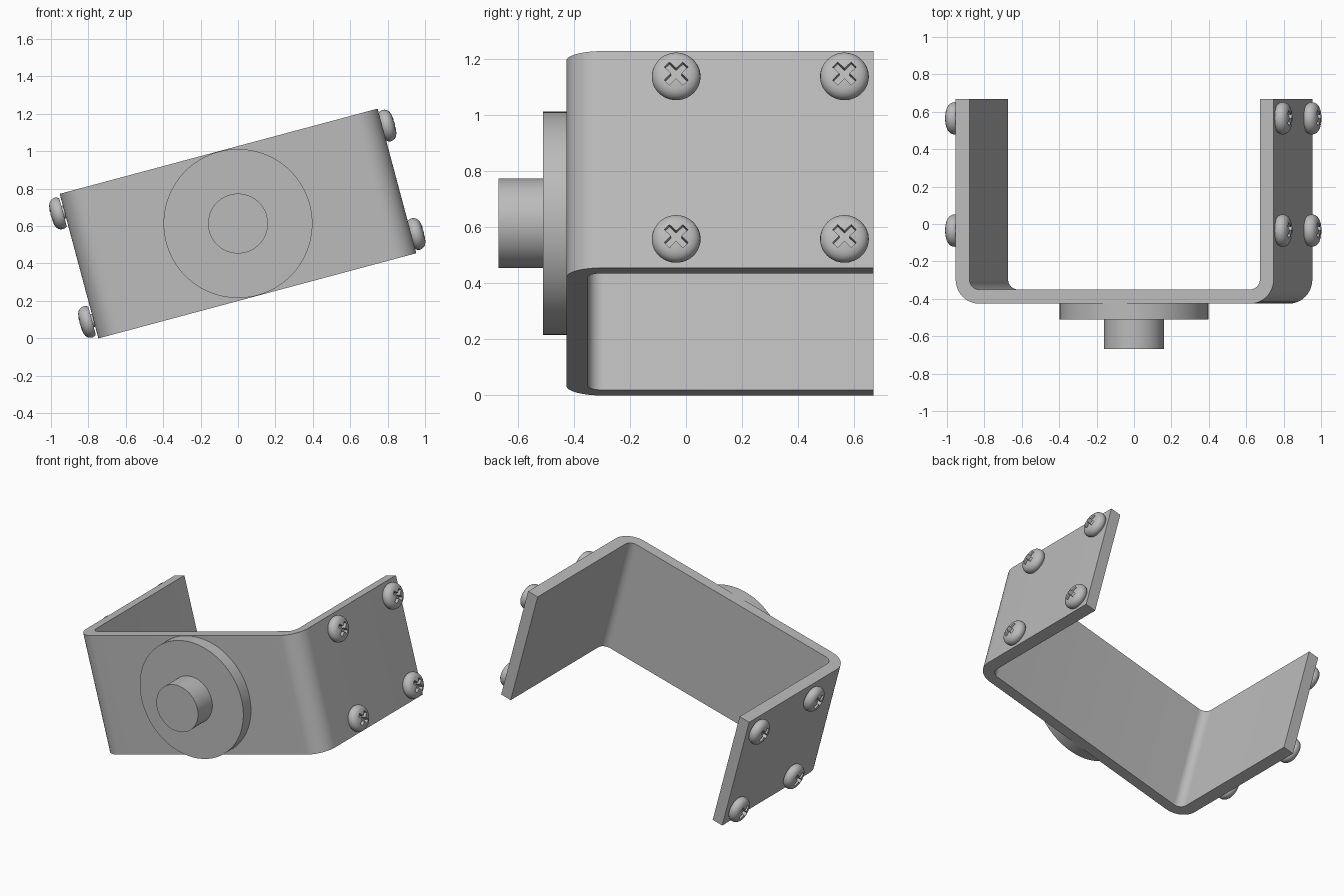
import bpy, bmesh
from math import radians, cos, sin, pi
from mathutils import Matrix, Vector

cube = bpy.data.objects.get("Cube")
if cube:
    bpy.data.objects.remove(cube, do_unlink=True)

# Main dimensions
HALF_W, HALF_H, WALL, BEND = 0.88, 0.40, 0.076, 0.13
FRONT, BACK = -0.426, 0.668
TILT = Matrix.Translation((0, 0, 0.613)) @ Matrix.Rotation(radians(-15), 4, 'Y')

steel = bpy.data.materials.new("grey steel")
steel.use_nodes = True
GREY = (0.5, 0.5, 0.5, 1)
steel.diffuse_color = GREY
steel.node_tree.nodes["Principled BSDF"].inputs["Base Color"].default_value = GREY


def finish(bm, name):
    """Turn a bmesh into a smooth-shaded mesh with sharp edges kept."""
    bmesh.ops.recalc_face_normals(bm, faces=bm.faces)
    mesh = bpy.data.meshes.new(name)
    bm.to_mesh(mesh)
    bm.free()
    mesh.materials.append(steel)
    shade(mesh)
    return mesh


def shade(mesh):
    mesh.shade_smooth()
    mesh.set_sharp_from_angle(angle=radians(35))


def place(mesh, name, matrix):
    ob = bpy.data.objects.new(name, mesh)
    bpy.context.collection.objects.link(ob)
    ob.matrix_world = TILT @ matrix
    return ob


def extrude(bm, height):
    """Extrude every face upward into a solid."""
    result = bmesh.ops.extrude_face_region(bm, geom=bm.faces[:])
    moved = [v for v in result["geom"] if isinstance(v, bmesh.types.BMVert)]
    bmesh.ops.translate(bm, verts=moved, vec=(0, 0, height))


def lathe(profile, name, steps):
    """Spin a (radius, height) profile around z."""
    bm = bmesh.new()
    verts = [bm.verts.new((r, 0, z)) for r, z in profile]
    edges = [bm.edges.new(pair) for pair in zip(verts, verts[1:])]
    bmesh.ops.spin(bm, geom=verts + edges, axis=(0, 0, 1), cent=(0, 0, 0),
                   angle=2 * pi, steps=steps)
    bmesh.ops.remove_doubles(bm, verts=bm.verts, dist=0.0002)
    return finish(bm, name)


# U-shaped bracket: matching outer and inner outlines joined by quads
def outline(inset):
    radius = BEND - inset
    half = [(HALF_W - inset, BACK)]
    for i in range(13):
        a = -pi / 2 * i / 12
        half.append((HALF_W - BEND + radius * cos(a), FRONT + BEND + radius * sin(a)))
    return half + [(-x, y) for x, y in reversed(half)]


bm = bmesh.new()
outer, inner = ([bm.verts.new((x, y, -HALF_H)) for x, y in outline(d)] for d in (0, WALL))
for i in range(len(outer) - 1):
    bm.faces.new((outer[i], outer[i + 1], inner[i + 1], inner[i]))
extrude(bm, 2 * HALF_H)
place(finish(bm, "bracket"), "bracket", Matrix())

# Round flange and pin on the front
to_front = Matrix.Rotation(pi / 2, 4, 'X')
for name, radius, start, end in (("flange", 0.398, 0.42, 0.51), ("pin", 0.16, 0.505, 0.668)):
    profile = [(0, start), (radius, start), (radius, end), (0, end)]
    place(lathe(profile, name, 96), name, to_front)

# Pan-head screw with a short shank
screw = lathe([(0, -0.04), (0.035, -0.04), (0.035, 0), (0.077, 0), (0.084, 0.01),
               (0.087, 0.022), (0.085, 0.035), (0.079, 0.047), (0.069, 0.056),
               (0.056, 0.062), (0.03, 0.067), (0, 0.069)], "screw", 48)

# Cross-shaped recess cutter
ARM, SLOT = 0.047, 0.013
bm = bmesh.new()
corners = []
for k in range(4):
    turn = Matrix.Rotation(pi / 4 + k * pi / 2, 3, 'Z')
    for x, y in ((ARM, -SLOT), (ARM, SLOT), (SLOT, SLOT)):
        corners.append(bm.verts.new(turn @ Vector((x, y, 0.035))))
bm.faces.new(corners)
extrude(bm, 0.1)
cutter = place(finish(bm, "recess_cutter"), "recess_cutter", Matrix())
cutter.hide_render = True
blank = place(screw, "screw_blank", Matrix())
cut = blank.modifiers.new("recess", 'BOOLEAN')
cut.operation, cut.object, cut.solver = 'DIFFERENCE', cutter, 'EXACT'
bpy.context.view_layer.update()
graph = bpy.context.evaluated_depsgraph_get()
head = bpy.data.meshes.new_from_object(blank.evaluated_get(graph))
shade(head)
for helper in (blank, cutter):
    bpy.data.objects.remove(helper, do_unlink=True)

# Four screws on the outside of each arm; the right ones stand slightly proud
for side, label, gap in ((1, "left", 0), (-1, "right", 0.008)):
    for y, depth in ((-0.035, "front"), (0.565, "back")):
        for z, level in ((-0.3, "lower"), (0.3, "upper")):
            where = Matrix.Translation((side * (HALF_W + gap), y, z))
            place(head, f"screw_{label}_{depth}_{level}",
                  where @ Matrix.Rotation(side * pi / 2, 4, 'Y'))
